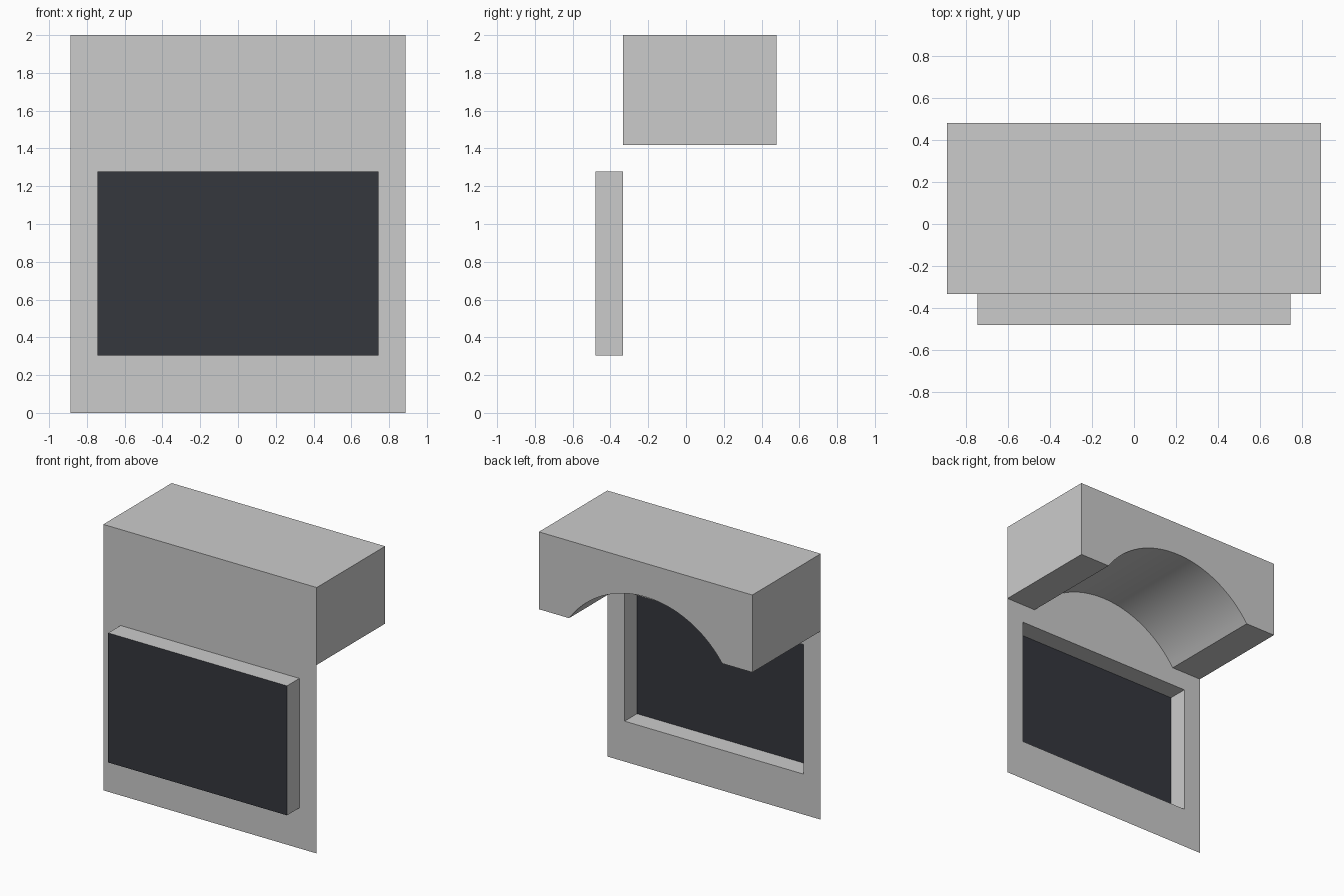
import bpy, bmesh, math

if "Cube" in bpy.data.objects:
    bpy.data.objects.remove(bpy.data.objects["Cube"])

W, H = 0.888, 2.0                      # half width, height
FRONT, WALL, BACK = -0.48, -0.333, 0.48
SX, SZ0, SZ1 = 0.744, 0.304, 1.278     # screen opening
SOFFIT = 1.418                         # underside of the canopy
ARCH_HALF, ARCH_RISE, SEGS = 0.637, 0.33, 32


def rect(x, z0, z1, y):
    return [(-x, y, z0), (x, y, z0), (x, y, z1), (-x, y, z1)]


def make(name, build, mat=None):
    bm = bmesh.new()
    build(bm)
    me = bpy.data.meshes.new(name)
    bm.to_mesh(me)
    bm.free()
    ob = bpy.data.objects.new(name, me)
    bpy.context.collection.objects.link(ob)
    if mat:
        me.materials.append(mat)
    return ob


def band(bm, a, b):
    """Quads joining two closed loops of points."""
    va, vb = [bm.verts.new(p) for p in a], [bm.verts.new(p) for p in b]
    n = len(va)
    for i in range(n):
        j = (i + 1) % n
        bm.faces.new((va[i], va[j], vb[j], vb[i]))
    return va, vb


opening = rect(SX, SZ0, SZ1, WALL)
screen_rect = rect(SX, SZ0, SZ1, FRONT)

# Thin front wall with a rectangular opening
make("front_wall", lambda bm: band(bm, rect(W, 0, H, WALL), opening))

# Shallow surround carrying the screen forward, open at the back
make("screen_surround", lambda bm: band(bm, opening, screen_rect[:])
     and bmesh.ops.reverse_faces(bm, faces=bm.faces[:]))

# Dark screen panel
dark = bpy.data.materials.new("dark_screen")
dark.diffuse_color = (0.035, 0.038, 0.048, 1)
dark.use_nodes = True
dark.node_tree.nodes["Principled BSDF"].inputs["Base Color"].default_value = dark.diffuse_color
make("screen", lambda bm: bm.faces.new([bm.verts.new(p) for p in screen_rect]), dark)


# Canopy: arched profile swept from the wall to the back
def canopy(bm):
    r = (ARCH_HALF ** 2 + ARCH_RISE ** 2) / (2 * ARCH_RISE)
    a = math.asin(ARCH_HALF / r)
    zc = SOFFIT + ARCH_RISE - r
    arc = [(r * math.sin(t), zc + r * math.cos(t))
           for t in (-a + 2 * a * i / SEGS for i in range(SEGS + 1))]
    prof = [(-W, SOFFIT)] + arc + [(W, SOFFIT), (W, H), (-W, H)]
    _, back = band(bm, [(x, WALL, z) for x, z in prof], [(x, BACK, z) for x, z in prof])
    bm.faces.new(back)
    bmesh.ops.recalc_face_normals(bm, faces=bm.faces[:])


ob = make("arched_canopy", canopy)
bpy.context.view_layer.objects.active = ob
ob.select_set(True)
bpy.ops.object.shade_smooth_by_angle(angle=math.radians(25))
